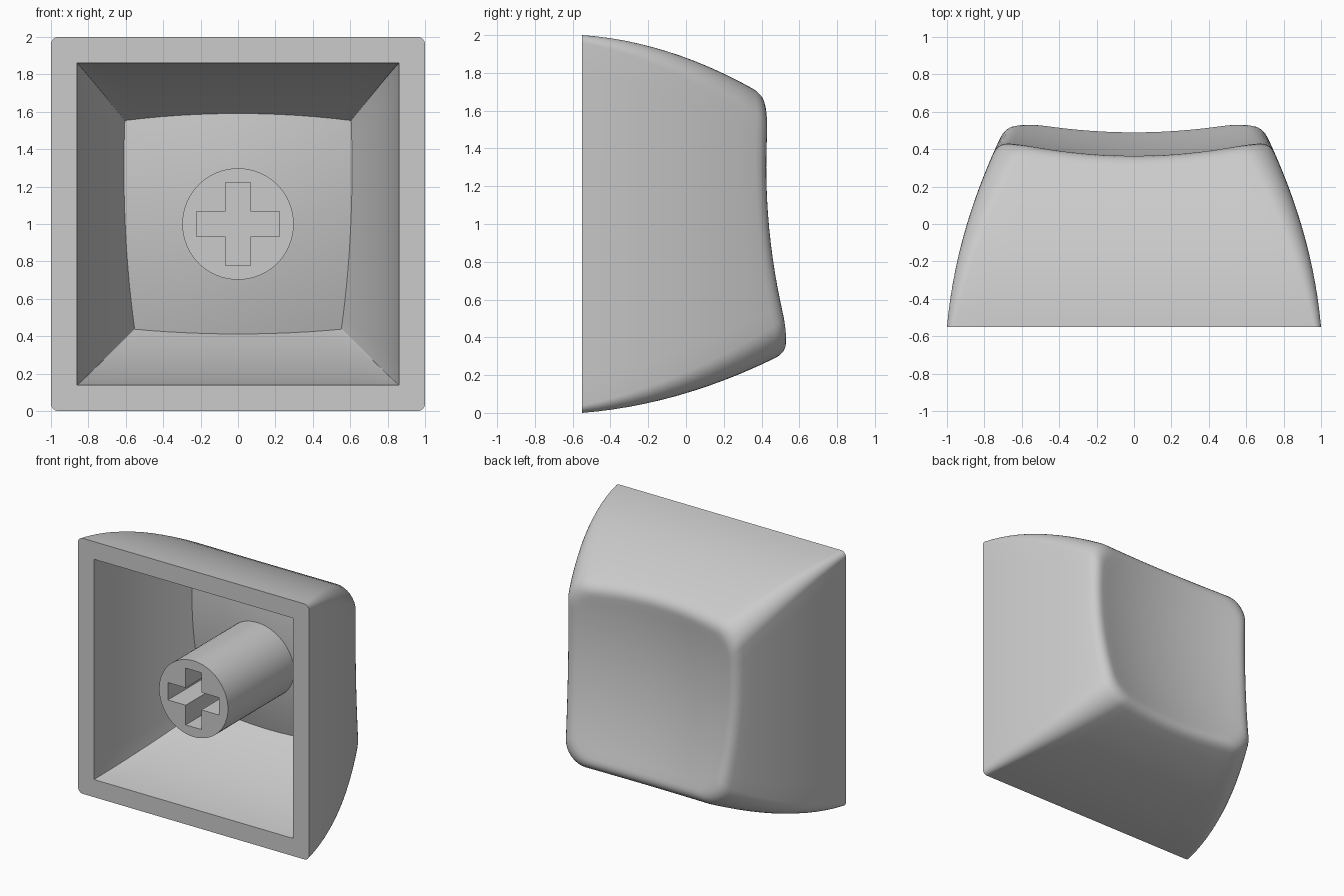
import bpy
import bmesh
from math import sin, cos, pi

if "Cube" in bpy.data.objects:
    bpy.data.objects.remove(bpy.data.objects["Cube"], do_unlink=True)

grey = bpy.data.materials.new("plain_grey")
grey.use_nodes = True
colour = (0.6, 0.6, 0.6, 1)
grey.diffuse_color = colour
grey.node_tree.nodes["Principled BSDF"].inputs["Base Color"].default_value = colour

BASE = -0.55      # y of the open side


def dish(x, z):
    """Scooped touch surface, hollow in both directions."""
    return 0.345 + 0.18 * x * x + 0.165 * (z - 1.3) ** 2


def section(edge_steps=12, corner_steps=8):
    """Rounded square as (corner-centre factors, radius factors)."""
    pts = []
    for k in range(4):
        a = k * pi / 2
        cx, cz = [(1, 1), (-1, 1), (-1, -1), (1, -1)][k]
        nx, nz = [(-1, 1), (-1, -1), (1, -1), (1, 1)][k]
        for i in range(corner_steps + 1):
            b = a + i / corner_steps * pi / 2
            pts.append((cx, cz, cos(b), sin(b)))
        ex, ez = cos(a + pi / 2), sin(a + pi / 2)
        for i in range(1, edge_steps):
            t = i / edge_steps
            pts.append((cx + (nx - cx) * t, cz + (nz - cz) * t, ex, ez))
    return pts


SECTION = section()


def wall(p, s, shape):
    """Point on a tapering wall at depth s from the open side."""
    half, side, top, bottom, radius = shape
    w = half - side[0] * s - side[1] * s * s
    zt = 1 + half - top[0] * s - top[1] * s * s
    zb = 1 - half + bottom[0] * s + bottom[1] * s * s
    r = radius[0] + radius[1] * s
    x = p[0] * (w - r) + r * p[2]
    z = (zt + zb) / 2 + p[1] * ((zt - zb) / 2 - r) + r * p[3]
    return x, BASE + s, z


def rings(shape, offset, fillet, wall_steps=12, dish_steps=12):
    """Rings up the wall, round the rim and in over the scooped end."""
    columns = []
    for p in SECTION:
        s = 0.9
        for _ in range(20):
            x, _y, z = wall(p, s, shape)
            s = dish(x, z) - offset - BASE
        rim = wall(p, s, shape)
        low = s - fillet

        def scoop(k):
            x, z = rim[0] * k, 1 + (rim[2] - 1) * k
            return x, dish(x, z) - offset, z

        col = [wall(p, low * i / wall_steps, shape) for i in range(wall_steps + 1)]
        inner = 1 - fillet / 0.68
        if fillet:
            a, b = col[-1], scoop(inner)
            for i in range(1, 7):
                t = i / 6
                col.append(tuple((1 - t) ** 2 * u + 2 * t * (1 - t) * v + t * t * w
                                 for u, v, w in zip(a, rim, b)))
        col += [scoop(inner * (1 - i / dish_steps)) for i in range(1, dish_steps)]
        columns.append(col)
    return list(zip(*columns))


def bridge(bm, a, b):
    n = len(a)
    for i in range(n):
        bm.faces.new((a[i], a[(i + 1) % n], b[(i + 1) % n], b[i]))


def surface(bm, shape, offset, fillet):
    loops = [[bm.verts.new(c) for c in ring] for ring in rings(shape, offset, fillet)]
    for a, b in zip(loops, loops[1:]):
        bridge(bm, a, b)
    tip = bm.verts.new((0, dish(0, 1) - offset, 1))
    last = loops[-1]
    for i, v in enumerate(last):
        bm.faces.new((v, last[(i + 1) % len(last)], tip))
    return loops[0]


def finish(bm, name):
    bmesh.ops.recalc_face_normals(bm, faces=bm.faces[:])
    mesh = bpy.data.meshes.new(name)
    bm.to_mesh(mesh)
    bm.free()
    mesh.materials.append(grey)
    obj = bpy.data.objects.new(name, mesh)
    bpy.context.collection.objects.link(obj)
    bpy.ops.object.select_all(action='DESELECT')
    obj.select_set(True)
    bpy.context.view_layer.objects.active = obj
    bpy.ops.object.shade_smooth_by_angle(angle=pi / 6)


# Hollow cap: outer skin, inner skin and the flat rim joining them
# shape: half size, then side / top / bottom tapers and corner radius
bm = bmesh.new()
outer = surface(bm, (1.0, (0.09, 0.19), (0.07, 0.27), (0.08, 0.2), (0.04, 0.13)), 0, 0.07)
inner = surface(bm, (0.862, (0.1, 0.23), (0.1, 0.3), (0.08, 0.24), (0.003, 0)), 0.11, 0)
bridge(bm, outer, inner)
finish(bm, "cap_shell")

# Round stem with a cross-shaped socket in its front end
bm = bmesh.new()
SIDES = 64
ARM, THIN, SOCKET, STEM_END = 0.222, 0.068, 0.45, 0.31
circle = [(0.298 * cos(2 * pi * i / SIDES), 0.298 * sin(2 * pi * i / SIDES)) for i in range(SIDES)]
cross = []
for k in range(4):
    c, s = round(cos(k * pi / 2)), round(sin(k * pi / 2))
    for u, v in ((ARM, -THIN), (ARM, THIN), (THIN, THIN)):
        cross.append((u * c - v * s, u * s + v * c))


def loop(points, y):
    return [bm.verts.new((x, y, 1 + z)) for x, z in points]


front_circle, back_circle = loop(circle, BASE), loop(circle, STEM_END)
front_cross, deep_cross = loop(cross, BASE), loop(cross, BASE + SOCKET)
bridge(bm, front_circle, back_circle)
bridge(bm, front_cross, deep_cross)
bm.faces.new(deep_cross)
bm.faces.new(back_circle)
border = [bm.edges.get((r[i], r[i - 1])) for r in (front_circle, front_cross) for i in range(len(r))]
bmesh.ops.triangle_fill(bm, edges=border, use_beauty=True)
finish(bm, "stem")
